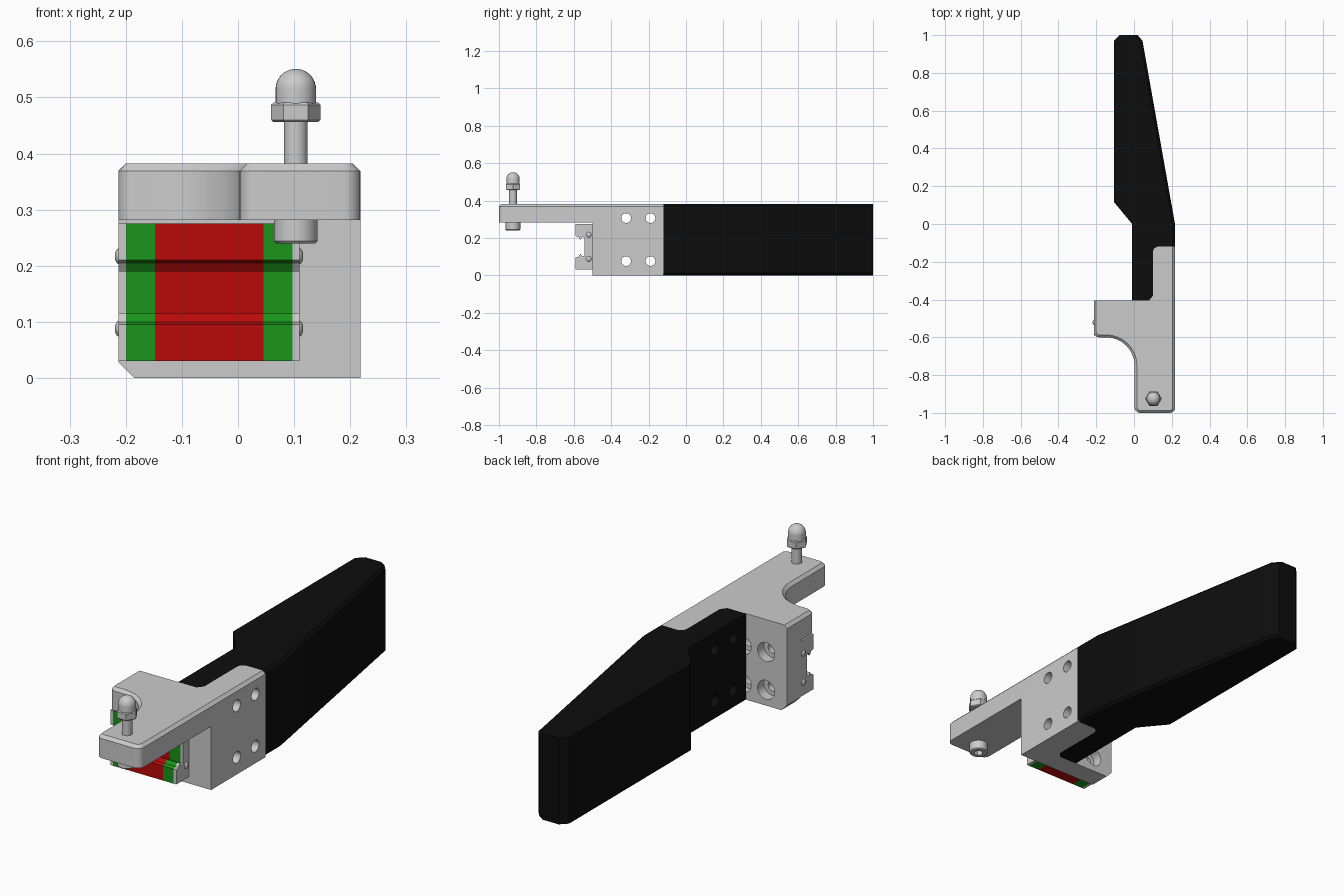
import bpy, bmesh, math
from mathutils import Vector, Matrix

if "Cube" in bpy.data.objects:
    bpy.data.objects.remove(bpy.data.objects["Cube"])

AX = {'x': lambda p, t: (t, p[0], p[1]),
      'y': lambda p, t: (p[0], t, p[1]),
      'z': lambda p, t: (p[0], p[1], t)}


def material(name, r, g, b):
    m = bpy.data.materials.new(name)
    m.diffuse_color = (r, g, b, 1)
    m.use_nodes = True
    m.node_tree.nodes["Principled BSDF"].inputs["Base Color"].default_value = m.diffuse_color
    return m


def to_object(name, bm, mat=None):
    bmesh.ops.recalc_face_normals(bm, faces=bm.faces)
    me = bpy.data.meshes.new(name)
    bm.to_mesh(me)
    bm.free()
    ob = bpy.data.objects.new(name, me)
    bpy.context.collection.objects.link(ob)
    if mat:
        me.materials.append(mat)
    return ob


def rounded(pts, n=8):
    """Profile of (a, b, radius) corners to a list of points with filleted corners."""
    out = []
    for i, (x, y, r) in enumerate(pts):
        p = Vector((x, y))
        if not r:
            out.append(p)
            continue
        u = (Vector(pts[i - 1][:2]) - p).normalized()
        v = (Vector(pts[(i + 1) % len(pts)][:2]) - p).normalized()
        half = u.angle(v) / 2
        c = p + (u + v).normalized() * r / math.sin(half)
        s, e = p + u * r / math.tan(half) - c, p + v * r / math.tan(half) - c
        total = s.angle(e)
        for k in range(n + 1):
            f = k / n
            out.append(c + (s * math.sin((1 - f) * total) + e * math.sin(f * total)) / math.sin(total))
    return out


def prism(name, pts, axis, t0, t1, mat=None, chamfer=0, pick=None):
    """Extrude a profile along an axis, optionally chamfering picked edges."""
    bm = bmesh.new()
    a = [bm.verts.new(AX[axis](p, t0)) for p in pts]
    b = [bm.verts.new(AX[axis](p, t1)) for p in pts]
    bm.faces.new(a)
    bm.faces.new(b)
    for i in range(len(pts)):
        j = (i + 1) % len(pts)
        bm.faces.new((a[i], a[j], b[j], b[i]))
    bmesh.ops.recalc_face_normals(bm, faces=bm.faces)
    if chamfer:
        edges = [e for e in bm.edges if pick(e.verts[0].co, e.verts[1].co)]
        bmesh.ops.bevel(bm, geom=edges, offset=chamfer, segments=1, affect='EDGES')
    return to_object(name, bm, mat)


def circle(a, b, r, n=32):
    return [(a + r * math.cos(2 * math.pi * i / n), b + r * math.sin(2 * math.pi * i / n)) for i in range(n)]


def lathe(name, prof, matrix, n=32, mat=None):
    """Revolve (radius, height) points about local z."""
    bm = bmesh.new()
    vs = [bm.verts.new((r, 0, h)) for r, h in prof]
    es = [bm.edges.new(p) for p in zip(vs, vs[1:])]
    bmesh.ops.spin(bm, geom=vs + es, cent=(0, 0, 0), axis=(0, 0, 1), angle=2 * math.pi, steps=n)
    bmesh.ops.remove_doubles(bm, verts=bm.verts, dist=1e-5)
    bmesh.ops.transform(bm, matrix=matrix, verts=bm.verts)
    return to_object(name, bm, mat)


def cut(ob, cutters):
    bpy.context.view_layer.objects.active = ob
    for c in cutters:
        c.hide_render = True
        m = ob.modifiers.new('cut', 'BOOLEAN')
        m.operation, m.solver, m.object = 'DIFFERENCE', 'EXACT', c
        bpy.ops.object.modifier_apply(modifier=m.name)


black = material('black', 0.004, 0.004, 0.004)
red = material('red', 0.5, 0.003, 0.003)
green = material('green', 0.01, 0.3, 0.01)
light = material('light_grey', 0.9, 0.9, 0.87)

# Bracket: full-height profile, then the space under the arm is cut away
bracket = prism('bracket', rounded([
    (0.218, -0.12, 0), (0.10, -0.12, 0.03), (0.10, -0.38, 0), (0.08, -0.405, 0),
    (-0.213, -0.405, 0), (-0.213, -0.60, 0.03), (0.003, -0.60, 0.15),
    (0.003, -1.0, 0.03), (0.218, -1.0, 0.03)]), 'z', 0, 0.382, None, 0.013,
    lambda p, q: min(p.z, q.z) > 0.38 and ((p.y + q.y) / 2 < -0.41 or (p.x + q.x) / 2 > 0.21))
under_arm = prism('under_arm_cutter', [(-0.4, -1.2), (0.4, -1.2), (0.4, -0.5), (-0.4, -0.5)], 'z', -0.1, 0.282)
corner = prism('corner_cutter', [(-0.243, 0.058), (-0.243, -0.03), (-0.155, -0.03)], 'y', -0.7, -0.3)
cutters = [under_arm, corner]

# Through holes across the handle joint
side_holes = [prism('side_hole_cutter', circle(y, z, 0.026), 'x', -0.06, 0.4)
              for y in (-0.32, -0.19) for z in (0.076, 0.306)]
# Counterbored holes behind the jaw
for x in (-0.11, 0.006):
    for z in (0.07, 0.238):
        cutters.append(prism('counterbore_cutter', circle(x, z, 0.042), 'y', -0.45, -0.39))
        cutters.append(prism('bolt_hole_cutter', circle(x, z, 0.022), 'y', -0.52, -0.42))
cut(bracket, cutters + side_holes)

# Handle
handle = prism('handle', rounded([
    (-0.105, 0.97, 0), (-0.075, 1.0, 0), (0.02, 1.0, 0), (0.045, 0.97, 0), (0.217, 0.0, 0),
    (0.217, -0.12, 0), (0.10, -0.12, 0.03), (0.10, -0.38, 0), (0.08, -0.405, 0),
    (-0.01, -0.405, 0), (-0.01, 0.0, 0), (-0.105, 0.115, 0)]), 'z', 0, 0.382, black, 0.012,
    lambda p, q: abs(p.z - q.z) < 1e-4 and min(p.x, q.x) > 0.015 and max(p.y, q.y) > -0.01)
cut(handle, side_holes)

# Jaw insert: one clawed section, split into bands along x
lower = [(-0.50, 0.03), (-0.59, 0.03), (-0.59, 0.095), (-0.575, 0.10),
         (-0.564, 0.115), (-0.555, 0.10), (-0.543, 0.105)]
claw = lower + [(y, 0.305 - z) for y, z in reversed(lower)]
for name, x0, x1, mat in (('left_side_plate', -0.213, -0.2, light), ('left_green_pad', -0.2, -0.148, green),
                          ('red_pad', -0.148, 0.045, red), ('right_green_pad', 0.045, 0.097, green),
                          ('right_side_plate', 0.097, 0.11, light)):
    prism(name, claw, 'x', x0, x1, mat)

# Rivets on both ends of the insert
dome = [(0.021, -0.004), (0.021, 0.001), (0.015, 0.001), (0.012, 0.005), (0.006, 0.008), (0, 0.008)]
for side, x in ((-1, -0.211), (1, 0.108)):
    for z in (0.088, 0.217):
        m = Matrix.Translation((x, -0.52, z)) @ Matrix.Rotation(side * math.pi / 2, 4, 'Y')
        lathe('rivet', dome, m, 16)

# Bolt through the arm tip: socket head, shaft, hex nut and domed cap
bx, by = 0.103, -0.925
at = Matrix.Translation((bx, by, 0))
head = lathe('bolt', [(0, 0.24), (0.035, 0.24), (0.039, 0.244), (0.039, 0.282), (0.021, 0.282),
                      (0.021, 0.46), (0, 0.46)], at)
cut(head, [prism('socket_cutter', circle(bx, by, 0.02, 6), 'z', 0.2, 0.262)])
prism('cap_nut_hex', circle(bx, by, 0.044, 6), 'z', 0.456, 0.491, None, 0.004,
      lambda p, q: abs(p.z - q.z) < 1e-4)
lathe('cap_nut_dome', [(0, 0.488), (0.036, 0.488)] +
      [(0.036 * math.cos(i * math.pi / 20), 0.515 + 0.036 * math.sin(i * math.pi / 20)) for i in range(10)] +
      [(0, 0.551)], at)

# Remove cutters and shade
for ob in list(bpy.data.objects):
    if 'cutter' in ob.name:
        bpy.data.objects.remove(ob)
bpy.ops.object.select_all(action='DESELECT')
for ob in bpy.data.objects:
    ob.select_set(True)
    bpy.context.view_layer.objects.active = ob
bpy.ops.object.shade_smooth_by_angle(angle=math.radians(30))
